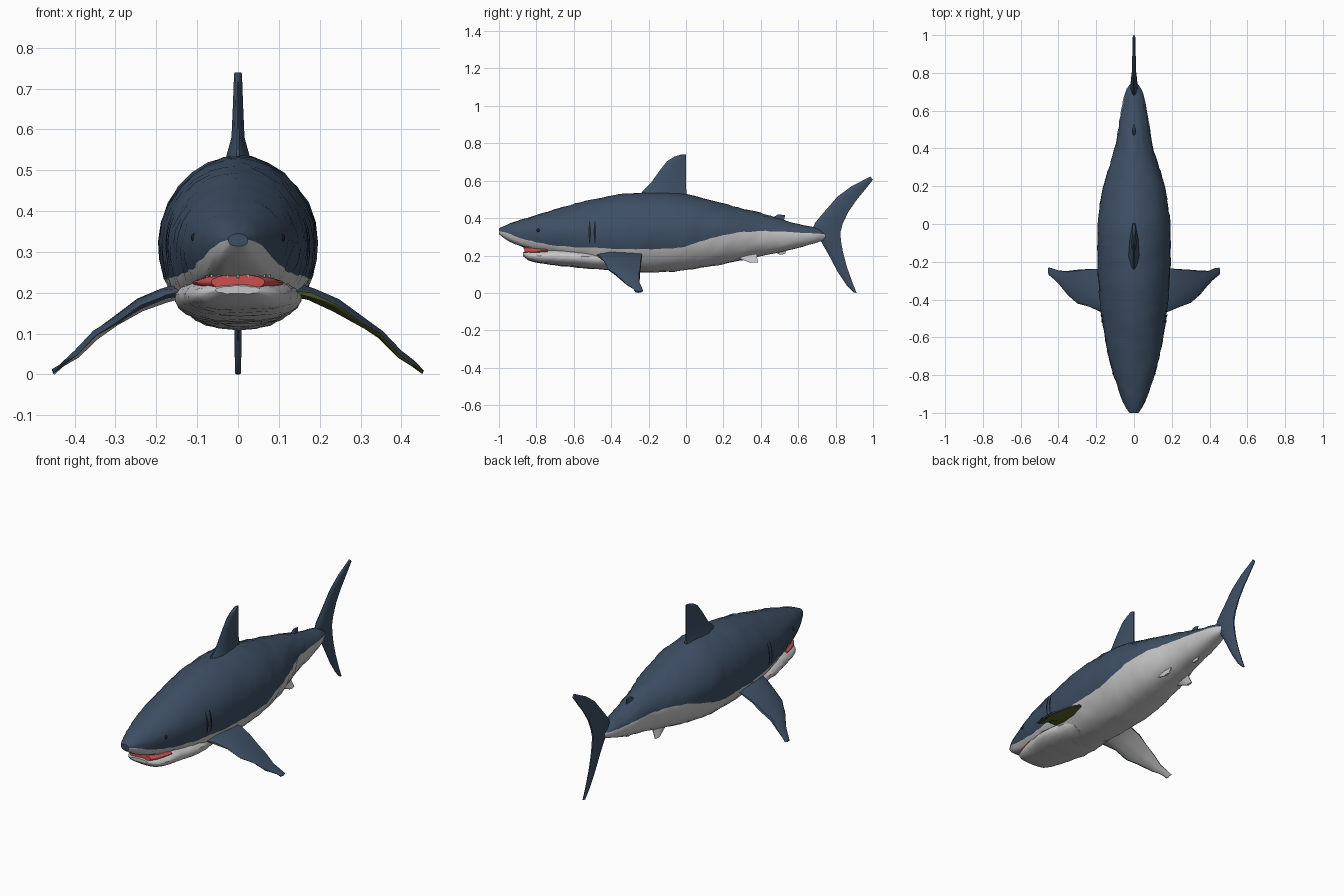
import bpy, bmesh, math, random
from mathutils import Vector

if "Cube" in bpy.data.objects:
    bpy.data.objects.remove(bpy.data.objects["Cube"])
random.seed(4)


def mat(name, rgb):
    m = bpy.data.materials.new(name)
    m.diffuse_color = (*rgb, 1)
    m.use_nodes = True
    m.node_tree.nodes["Principled BSDF"].inputs["Base Color"].default_value = m.diffuse_color
    return m


BLUE = mat("slate_blue", (0.047, 0.078, 0.127))
WHITE = mat("belly_grey", (0.56, 0.56, 0.56))
RED = mat("mouth_red", (0.6, 0.08, 0.08))
DARK = mat("dark_navy", (0.012, 0.016, 0.024))
OLIVE = mat("olive", (0.085, 0.12, 0.02))


def finish(name, bm, mats, angle=40):
    bmesh.ops.recalc_face_normals(bm, faces=bm.faces)
    me = bpy.data.meshes.new(name)
    bm.to_mesh(me)
    bm.free()
    for m in mats:
        me.materials.append(m)
    ob = bpy.data.objects.new(name, me)
    bpy.context.collection.objects.link(ob)
    bpy.ops.object.select_all(action='DESELECT')
    ob.select_set(True)
    bpy.context.view_layer.objects.active = ob
    bpy.ops.object.shade_smooth_by_angle(angle=math.radians(angle))
    return ob


def sample(table, y):
    """Smooth interpolation of table rows at position y."""
    n = len(table)
    i = max(0, min(n - 2, sum(r[0] <= y for r in table) - 1))
    a, b = table[i], table[i + 1]
    h = b[0] - a[0]
    t = min(1, max(0, (y - a[0]) / h))

    def slope(k, c):
        p, q = table[max(0, k - 1)], table[min(n - 1, k + 1)]
        return (q[c] - p[c]) / (q[0] - p[0])
    out = []
    for c in range(1, len(a)):
        m0, m1 = slope(i, c) * h, slope(i + 1, c) * h
        out.append((2*t**3 - 3*t*t + 1) * a[c] + (t**3 - 2*t*t + t) * m0
                   + (3*t*t - 2*t**3) * b[c] + (t**3 - t*t) * m1)
    return out


def ring_x(y, w, t):
    """Half width at angle t: peaked back, fuller belly, boxy snout."""
    boxy = max(0, min(1, (-.6 - y) / .2))
    e = 1.15 - .15 * boxy if t > 0 else .8 - .3 * boxy
    return w * max(0, math.cos(t)) ** e


def loft(name, table, mats, steps, jitter=0.0, low=7, up=9):
    """Rings along y; the row holds top, bottom, half width, colour line height."""
    bm = bmesh.new()
    rings = []
    for k in range(steps + 1):
        y = table[0][0] + (table[-1][0] - table[0][0]) * k / steps
        top, bot, w, line = sample(table, y)
        zc, half = (top + bot) / 2, (top - bot) / 2
        tb = math.asin(max(-0.9, min(0.9, (line - zc) / half)))
        ts = [-math.pi/2 + (tb + math.pi/2) * j / low for j in range(low)]
        ts += [tb + (math.pi/2 - tb) * j / up for j in range(up + 1)]
        pts = [(ring_x(y, w, t), zc + half * math.sin(t)) for t in ts]
        pts += [(-x, z) for x, z in pts[-2:0:-1]]
        j = jitter * min(1, w / 0.1)
        rings.append([bm.verts.new((x + random.uniform(-j, j),
                                    y, z + random.uniform(-j, j))) for x, z in pts])
    n = len(rings[0])
    for a, b in zip(rings, rings[1:]):
        for j in range(n):
            f = bm.faces.new((a[j], a[(j+1) % n], b[(j+1) % n], b[j]))
            f.material_index = 1 if (j < low or j >= n - low) else 0
    bm.faces.new(rings[0])
    bm.faces.new(rings[-1])
    return finish(name, bm, mats)


# Body: y, top, bottom, half width, height of the blue/grey line
BODY = [(-1, .345, .315, .024, .33), (-.95, .368, .278, .055, .318),
        (-.85, .402, .238, .092, .283), (-.7, .447, .195, .135, .253),
        (-.5, .50, .132, .17, .24), (-.3, .533, .112, .19, .234),
        (-.1, .537, .112, .194, .236), (0, .527, .122, .193, .25),
        (.2, .477, .155, .163, .31), (.4, .427, .198, .103, .33),
        (.6, .368, .24, .068, .322), (.7, .347, .27, .046, .318),
        (.745, .325, .285, .018, .315)]
loft("body", BODY, [BLUE, WHITE], 60, 0.003)

# Lower jaw and mouth lining
loft("lower_jaw", [(-.872, .217, .198, .055, .21), (-.85, .226, .178, .085, .21),
                   (-.8, .23, .163, .11, .21), (-.7, .245, .148, .134, .21),
                   (-.55, .24, .132, .157, .21), (-.35, .22, .12, .13, .21)],
     [WHITE, WHITE], 18, 0.002)
loft("mouth_lining", [(-.864, .245, .21, .065, .23), (-.82, .247, .207, .09, .23),
                      (-.74, .24, .21, .112, .23)], [RED, RED], 8)

# Teeth along the upper jaw
bm = bmesh.new()
for i in range(9):
    a = math.radians(-72 + 18 * i)
    r = bmesh.ops.create_cone(bm, segments=5, radius1=0.001, radius2=0.005, depth=0.014)
    bmesh.ops.translate(bm, verts=r["verts"],
                        vec=(.08 * math.sin(a), -.795 - .07 * math.cos(a), .238))
finish("teeth", bm, [WHITE])


def skin_x(y, z):
    top, bot, w, _ = sample(BODY, y)
    s = max(-1, min(1, (z - (top + bot) / 2) / ((top - bot) / 2)))
    return ring_x(y, w, math.asin(s))


# Eyes and gill slits on both sides
for side, tag in ((1, "right"), (-1, "left")):
    bm = bmesh.new()
    bmesh.ops.create_uvsphere(bm, u_segments=12, v_segments=8, radius=0.01)
    bmesh.ops.translate(bm, verts=bm.verts, vec=(side * (skin_x(-.79, .335) - .004), -.79, .335))
    finish("eye_" + tag, bm, [DARK])
    bm = bmesh.new()
    for y0 in (-.515, -.487):
        prev = None
        for k in range(9):
            z = .265 + .12 * k / 8
            wid = .007 * math.sin(math.pi * (k + .6) / 9.2)
            cur = [bm.verts.new((side * (skin_x(y0 + d, z) + .004), y0 + d, z))
                   for d in (-wid, wid)]
            if prev:
                bm.faces.new((prev[0], prev[1], cur[1], cur[0]))
            prev = cur
    finish("gill_slits_" + tag, bm, [DARK])

SECTION = ((0, .12), (.08, .55), (.3, 1), (.65, .8), (1, .25))


def fin(name, stations, mats, side=1, normal=(1, 0, 0), jitter=0.0, edge=False):
    """Stations: leading y, z; trailing y, z; half thickness; x position."""
    bm = bmesh.new()
    rings = []
    nrm = Vector(normal)
    for ly, lz, ty, tz, th, x in stations:
        a, b = Vector((x, ly, lz)), Vector((x, ty, tz))
        pts = [a.lerp(b, f) + nrm * th * g for f, g in SECTION]
        pts += [a.lerp(b, f) - nrm * th * g for f, g in reversed(SECTION)]
        rings.append([bm.verts.new((side * p.x, p.y + random.uniform(-jitter, jitter),
                                    p.z + random.uniform(-jitter, jitter))) for p in pts])
    n, h = len(rings[0]), len(SECTION)
    for r, s in zip(rings, rings[1:]):
        for j in range(n):
            f = bm.faces.new((r[j], r[(j+1) % n], s[(j+1) % n], s[j]))
            below = h <= j < (n if edge else n - 2)
            f.material_index = 1 if below and len(mats) > 1 else 0
    bm.faces.new(rings[0])
    bm.faces.new(rings[-1])
    return finish(name, bm, mats)


# Dorsal fins
fin("dorsal_fin", [(-.27, .5, .01, .48, .038, 0), (-.235, .54, .003, .53, .028, 0),
                   (-.19, .585, 0, .57, .016, 0), (-.14, .655, 0, .63, .013, 0),
                   (-.1, .705, 0, .69, .011, 0), (-.06, .73, 0, .72, .01, 0),
                   (-.025, .74, 0, .74, .009, 0)], [BLUE])
fin("second_dorsal_fin", [(.42, .37, .53, .36, .014, 0), (.46, .4, .525, .39, .01, 0),
                          (.49, .419, .53, .417, .006, 0)], [BLUE])

# Tail: lower tip up to upper tip
fin("tail_fin", [(.895, .003, .912, .0, .007, 0), (.86, .04, .892, .05, .008, 0),
                 (.81, .115, .86, .14, .009, 0), (.765, .2, .84, .215, .012, 0),
                 (.725, .27, .828, .28, .016, 0), (.67, .325, .826, .325, .02, 0),
                 (.69, .375, .838, .37, .017, 0), (.745, .44, .866, .43, .012, 0),
                 (.81, .515, .912, .497, .01, 0), (.885, .57, .96, .555, .009, 0),
                 (.985, .622, 1.0, .605, .007, 0)], [BLUE])

# Paired fins: the right one has an olive underside, the left a grey one
for side, tag, under in ((1, "right", OLIVE), (-1, "left", WHITE)):
    fin("pectoral_fin_" + tag,
        [(-.48, .205, -.25, .215, .02, .13), (-.465, .195, -.235, .2, .019, .18),
         (-.44, .168, -.24, .175, .015, .24), (-.42, .128, -.245, .133, .012, .3),
         (-.375, .095, -.25, .1, .01, .35), (-.32, .05, -.25, .055, .009, .395),
         (-.285, .022, -.235, .026, .007, .43), (-.265, .006, -.23, .01, .005, .453)],
        [BLUE, under], side, (.5, 0, .87), 0.004, side > 0)
    fin("pelvic_fin_" + tag,
        [(.22, .215, .375, .225, .015, .05), (.28, .185, .38, .19, .01, .065),
         (.345, .161, .385, .163, .006, .078)], [WHITE], side)

# Anal fin
fin("anal_fin", [(.42, .24, .54, .25, .014, 0), (.465, .222, .535, .228, .01, 0),
                 (.5, .205, .53, .208, .006, 0)], [WHITE])
